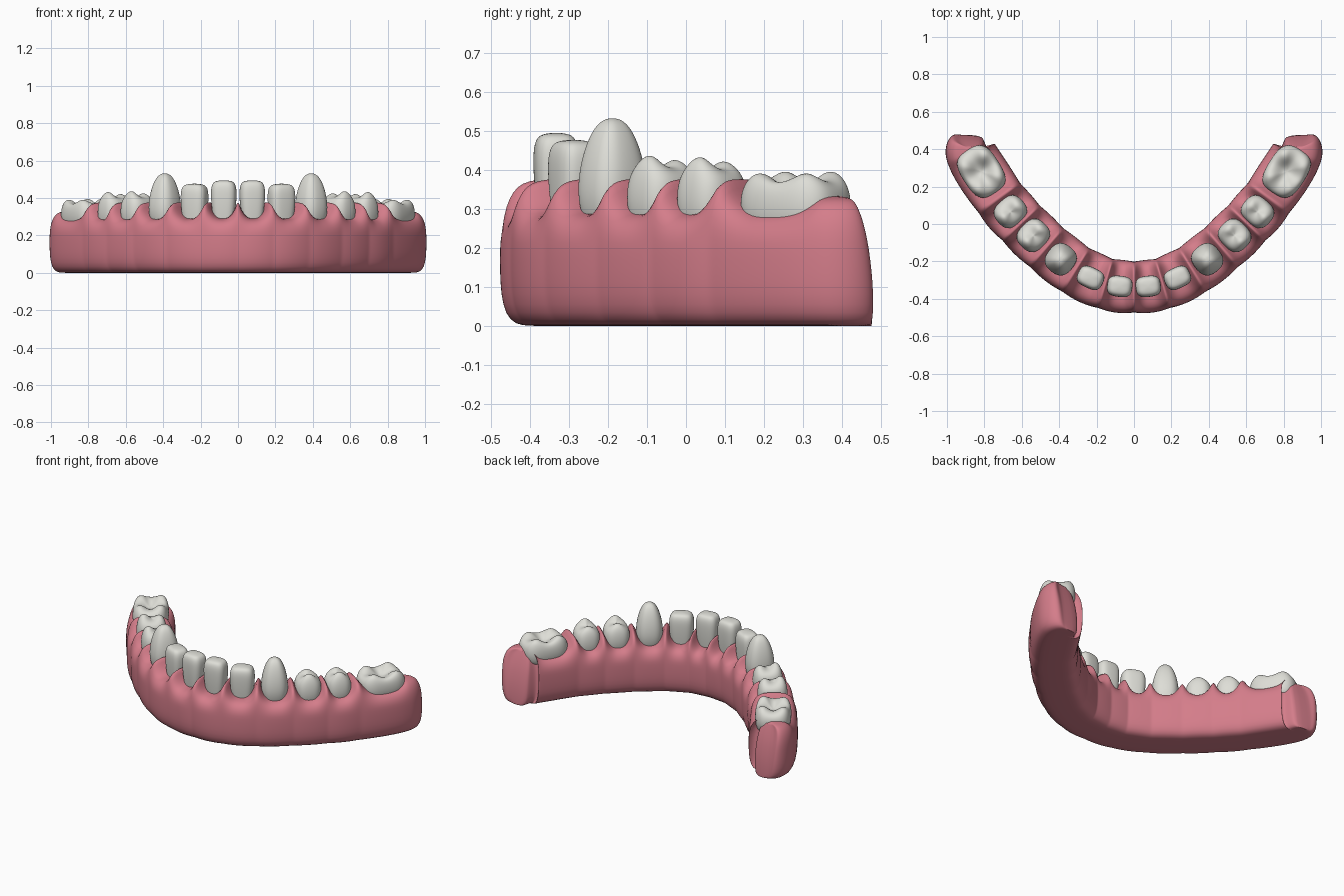
import bpy, bmesh, math
from mathutils import Vector

cube = bpy.data.objects.get("Cube")
if cube:
    bpy.data.objects.remove(cube, do_unlink=True)


def make_material(name, color):
    m = bpy.data.materials.new(name)
    m.use_nodes = True
    m.diffuse_color = color
    bsdf = m.node_tree.nodes["Principled BSDF"]
    bsdf.inputs["Base Color"].default_value = color
    bsdf.inputs["Roughness"].default_value = 0.5
    return m


PINK = make_material("gum pink", (0.66, 0.205, 0.255, 1))
IVORY = make_material("tooth ivory", (0.73, 0.73, 0.68, 1))

# Left half of the arch: the points between neighbouring teeth, then the back end
KNOTS = [Vector(p) for p in ((0, -.337), (.153, -.318), (.312, -.245), (.468, -.125),
                             (.603, .005), (.72, .14), (.87, .375), (.865, .475))]
LAST = len(KNOTS) - 2


def slope(i):
    if i == 0:
        return Vector((KNOTS[1].x, 0))
    if i > LAST:
        return KNOTS[i] - KNOTS[i - 1]
    return (KNOTS[i + 1] - KNOTS[i - 1]) / 2


def arch(i, t):
    """Point, unit tangent and outward normal on segment i of the arch."""
    p, q, m, n = KNOTS[i], KNOTS[i + 1], slope(i), slope(i + 1)
    d = q - p
    point = p + m * t + (3 * d - 2 * m - n) * t**2 + (m + n - 2 * d) * t**3
    tan = (m + 2 * (3 * d - 2 * m - n) * t + 3 * (m + n - 2 * d) * t**2).normalized()
    return point, tan, Vector((tan.y, -tan.x))


def finish(name, bm, material, levels, mirror=False):
    bmesh.ops.recalc_face_normals(bm, faces=bm.faces)
    mesh = bpy.data.meshes.new(name)
    bm.to_mesh(mesh)
    bm.free()
    mesh.materials.append(material)
    mesh.shade_smooth()
    ob = bpy.data.objects.new(name, mesh)
    bpy.context.collection.objects.link(ob)
    if mirror:
        mod = ob.modifiers.new("mirror", "MIRROR")
        mod.use_clip = True
    mod = ob.modifiers.new("smooth", "SUBSURF")
    mod.levels = mod.render_levels = levels
    return ob


def bridge(bm, a, b):
    n = len(a)
    for j in range(n):
        bm.faces.new((a[j], a[(j + 1) % n], b[(j + 1) % n], b[j]))


# Gum cross-section: (width share, height) below, (width share, share of crest) above
WALL = [(0, 0), (.45, 0), (.72, .003), (.9, .03), (.98, .08), (1, .14), (1, .2)]
CREST = [(.98, .3), (.91, .6), (.78, .82), (.6, .95), (.3, 1), (0, 1)]


def gum_ring(bm, i, t):
    u = abs(2 * t - 1)
    point, tan, out = arch(i, t)
    width, top, lean = .136, .29, 0
    if i == LAST:                       # rounded, narrowing back end
        width *= 1 - .62 * t**1.8
        top, lean = .333 - .012 * t**2, .065 * t
    else:                               # scalloped edge with peaks between teeth
        peak = .333 if i == LAST - 1 and t > .5 else .388
        top += (peak - top) * u**2.6
        width += .006 * (1 - u * u)
    half = WALL + [(w, .2 + (top - .2) * f) for w, f in CREST]
    loop = half + [(-w, z) for w, z in half[-2:0:-1]]
    ring = []
    for w, z in loop:
        p = point + out * (w * width) - tan * (lean * (z / .33)**2.2)
        ring.append(bm.verts.new((p.x, p.y, z)))
    return ring


bm = bmesh.new()
STEPS = 12
rings = [gum_ring(bm, i, k / STEPS) for i in range(LAST + 1) for k in range(STEPS)]
rings.append(gum_ring(bm, LAST, 1))
for a, b in zip(rings, rings[1:]):
    bridge(bm, a, b)
end = rings[-1]
n = len(end)
for j in range(n // 2):
    corners = (end[j], end[j + 1], end[n - j - 1], end[-j % n])
    bm.faces.new(list(dict.fromkeys(corners)))
finish("gum", bm, PINK, 1, mirror=True)

# Tooth outlines: (plan scale, height) from the hidden neck to the crown
INCISOR = [(.7, .24), (.84, .3), (.95, .36), (1, .42), (.97, .46), (.8, .487), (.4, .493)]
CANINE = [(.72, .24), (.94, .3), (1, .35), (.93, .41), (.74, .47), (.47, .515), (.2, .53)]
PREMOLAR = [(.75, .23), (.95, .285), (1, .33), (.95, .37), (.78, .388), (.5, .388), (.22, .378)]
MOLAR = [(.8, .22), (.97, .275), (1, .315), (.96, .348), (.82, .36), (.55, .354), (.25, .342)]
# Cusps: (along, outward, height), in shares of the half sizes
TWO = [(0, .5, .055), (0, -.5, .042)]
FOUR = [(a, b, h) for a in (-.48, .48) for b, h in ((.52, .044), (-.52, .05))]

# name, segment, place on it, length, depth, squareness, outline, cusps, lift
TEETH = [
    ("central_incisor", 0, .5, .138, .115, 3, INCISOR, [], 0),
    ("lateral_incisor", 1, .5, .146, .115, 3, INCISOR, [], -.018),
    ("canine", 2, .5, .16, .17, 2.6, CANINE, [], 0),
    ("first_premolar", 3, .5, .158, .178, 2.7, PREMOLAR, TWO, 0),
    ("second_premolar", 4, .5, .156, .178, 2.7, PREMOLAR, TWO, -.004),
    ("molar", 5, .58, .28, .215, 3, MOLAR, FOUR, 0),
]
SIDES = 24


def power(v, p):
    return math.copysign(abs(v)**(2 / p), v)


def build_tooth(name, side, seg, t, length, depth, square, outline, cusps, lift):
    point, tan, out = arch(seg, t)
    bm = bmesh.new()

    def vert(a, b, z, weight):
        for ca, cb, h in cusps:
            da, db = (a - ca) * length / 2, (b - cb) * depth / 2
            z += weight * h * math.exp(-(da * da + db * db) / (2 * .031**2))
        p = point + tan * (a * length / 2) + out * (b * depth / 2)
        return bm.verts.new((side * p.x, p.y, z + lift))

    loops = []
    for k, (s, z) in enumerate(outline):
        weight = min(1, max(0, (k - 2) / 2))
        angles = [2 * math.pi * j / SIDES for j in range(SIDES)]
        loops.append([vert(s * power(math.cos(g), square), s * power(math.sin(g), square),
                           z, weight) for g in angles])
    for lo, hi in zip(loops, loops[1:]):
        bridge(bm, lo, hi)
    bm.faces.new(loops[0])
    tip = vert(0, 0, outline[-1][1] + (-.004 if cusps else .002), 1)
    for j in range(SIDES):
        bm.faces.new((loops[-1][j], loops[-1][(j + 1) % SIDES], tip))
    finish(name, bm, IVORY, 2)


for name, *spec in TEETH:
    for label, side in (("left", 1), ("right", -1)):
        build_tooth(label + "_" + name, side, *spec)
